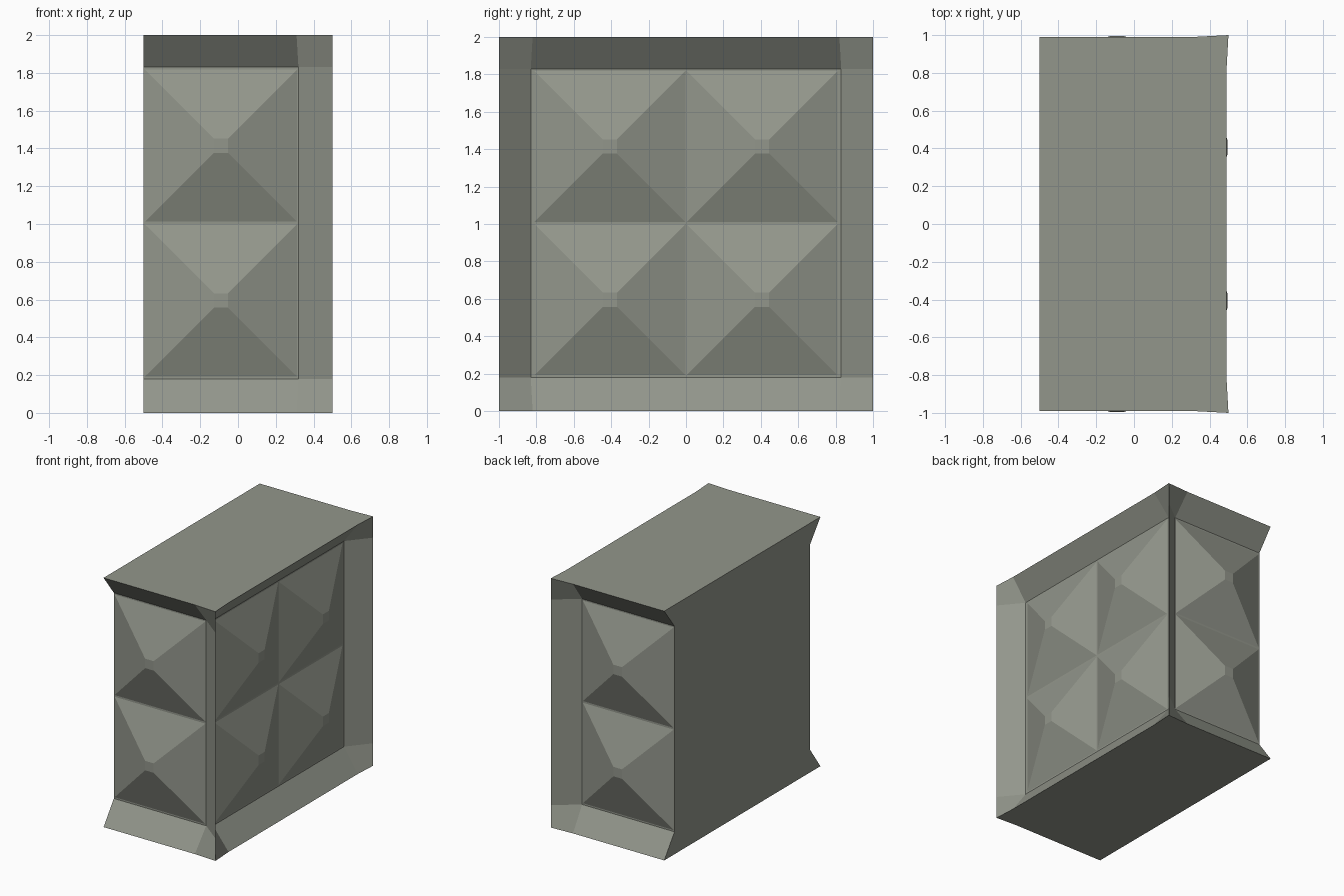
import bpy, bmesh

cube = bpy.data.objects.get("Cube")
if cube:
    bpy.data.objects.remove(cube, do_unlink=True)

TOP, LOW, HIGH = 2.0, 0.18, 1.83      # full height, recess limits
DEPTH, LIP = 0.14, 0.01               # recess depth, edge setback
FRONT_IN, SIDE_IN = 0.32, 0.83        # inner edges of the corner fins

stone = bpy.data.materials.new("grey_green_stone")
stone.use_nodes = True
colour = (0.29, 0.305, 0.26, 1)
stone.diffuse_color = colour
bsdf = next(n for n in stone.node_tree.nodes if n.type == 'BSDF_PRINCIPLED')
bsdf.inputs["Base Color"].default_value = colour
bsdf.inputs["Roughness"].default_value = 0.9


# Each side maps (along, height, depth) to a point
def front(u, z, d):
    return (u, d - 1, z)


def back(u, z, d):
    return (u, 1 - d, z)


def side(u, z, d):
    return (0.5 - d, u, z)


def add_object(name, faces):
    bm = bmesh.new()
    for pts in faces:
        bm.faces.new([bm.verts.new(p) for p in pts])
    bmesh.ops.remove_doubles(bm, verts=bm.verts, dist=0.0005)
    bmesh.ops.recalc_face_normals(bm, faces=bm.faces)
    mesh = bpy.data.meshes.new(name)
    bm.to_mesh(mesh)
    bm.free()
    mesh.materials.append(stone)
    obj = bpy.data.objects.new(name, mesh)
    bpy.context.collection.objects.link(obj)
    return obj


# Recess floor with sloped ledges above and below
def recess(place, u0, u1, end0, end1):
    faces = [[place(u0, LOW, DEPTH), place(u1, LOW, DEPTH),
              place(u1, HIGH, DEPTH), place(u0, HIGH, DEPTH)]]
    for inner, outer in ((LOW, 0), (HIGH, TOP)):
        faces.append([place(u0, inner, DEPTH), place(u1, inner, DEPTH),
                      place(end1, outer, LIP), place(end0, outer, LIP)])
    return faces


# Corner fin slope with a flared patch at each end
def fin(place, inner, lip_u, outer):
    faces = [[place(inner, LOW, DEPTH), place(outer, LOW, 0),
              place(outer, HIGH, 0), place(inner, HIGH, DEPTH)]]
    for z, end in ((LOW, 0), (HIGH, TOP)):
        faces.append([place(inner, z, DEPTH), place(outer, z, 0),
                      place(outer, end, 0), place(lip_u, end, LIP)])
    return faces


shell = []
for place in (front, back):
    shell += recess(place, -0.5, FRONT_IN, -0.5, FRONT_IN - LIP)
    shell += fin(place, FRONT_IN, FRONT_IN - LIP, 0.5)
shell += recess(side, -SIDE_IN, SIDE_IN, LIP - SIDE_IN, SIDE_IN - LIP)
for s in (-1, 1):
    shell += fin(side, s * SIDE_IN, s * (SIDE_IN - LIP), s)

# Top and bottom plates
for z in (0, TOP):
    half = [(-0.5, LIP - 1), (FRONT_IN - LIP, LIP - 1), (0.5, -1),
            (0.5 - LIP, LIP - SIDE_IN)]
    outline = half + [(x, -y) for x, y in reversed(half)]
    shell.append([(x, y, z) for x, y in outline])

# Flat rear wall
profile = [(LIP - 1, 0), (DEPTH - 1, LOW), (DEPTH - 1, HIGH), (LIP - 1, TOP)]
wall = profile + [(-y, z) for y, z in reversed(profile)]
shell.append([(-0.5, y, z) for y, z in wall])
add_object("block_shell", shell)


# Blunt pyramid stud standing on the recess floor
def stud(name, place, u, z, half=0.403, tip=0.038):
    signs = ((-1, -1), (1, -1), (1, 1), (-1, 1))
    base = [place(u + a * half, z + b * half, DEPTH) for a, b in signs]
    cap = [place(u + a * tip, z + b * tip, 0.005) for a, b in signs]
    faces = [base, cap]
    for i in range(4):
        j = (i + 1) % 4
        faces.append([base[i], base[j], cap[j], cap[i]])
    add_object(name, faces)


for level, z in (("lower", 0.595), ("upper", 1.415)):
    stud(f"front_stud_{level}", front, -0.09, z)
    stud(f"back_stud_{level}", back, -0.09, z)
    for end, y in (("front", -0.407), ("back", 0.407)):
        stud(f"side_stud_{end}_{level}", side, y, z)
